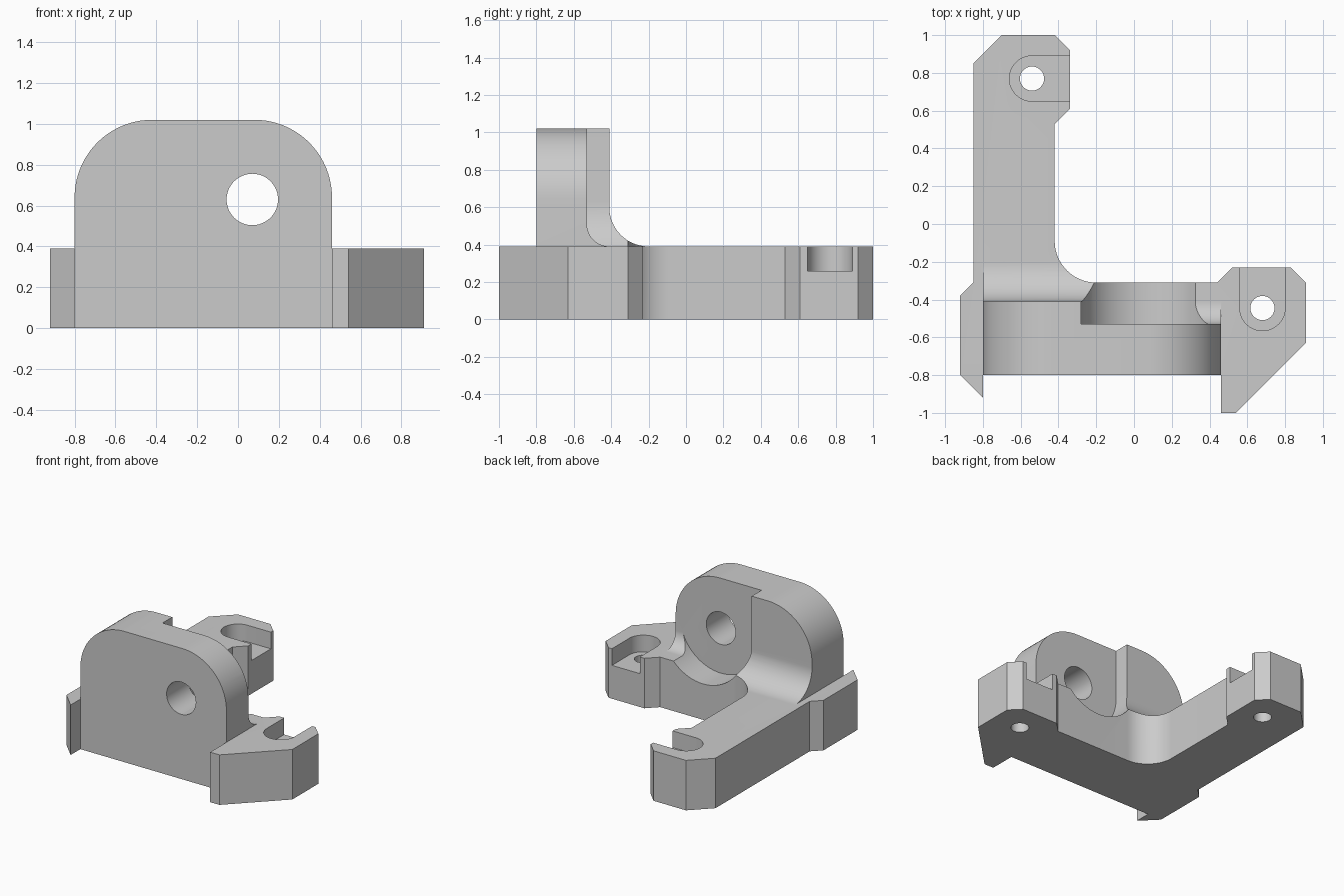
import bpy, bmesh
from math import sin, cos, radians
from mathutils import Vector

cube = bpy.data.objects.get("Cube")
if cube:
    bpy.data.objects.remove(cube, do_unlink=True)

grey = bpy.data.materials.new("plain grey")
grey.use_nodes = True
COLOUR = (0.6, 0.6, 0.6, 1)
grey.diffuse_color = COLOUR
grey.node_tree.nodes["Principled BSDF"].inputs["Base Color"].default_value = COLOUR


def arc(cx, cy, r, start, end, n=20):
    """Points on an arc, angles in degrees."""
    angles = [radians(start + (end - start) * i / n) for i in range(n + 1)]
    return [(cx + r * cos(a), cy + r * sin(a)) for a in angles]


def prism(name, points, axis, low, high):
    """Extrude a 2D profile along the given axis."""
    place = {"x": lambda a, b: (low, a, b),
             "y": lambda a, b: (a, low, b),
             "z": lambda a, b: (a, b, low)}[axis]
    bm = bmesh.new()
    face = bm.faces.new([bm.verts.new(place(a, b)) for a, b in points])
    new = bmesh.ops.extrude_face_region(bm, geom=[face])["geom"]
    step = Vector([(high - low) * (axis == k) for k in "xyz"])
    bmesh.ops.translate(bm, vec=step,
                        verts=[v for v in new if isinstance(v, bmesh.types.BMVert)])
    bmesh.ops.recalc_face_normals(bm, faces=bm.faces)
    mesh = bpy.data.meshes.new(name)
    bm.to_mesh(mesh)
    bm.free()
    mesh.materials.append(grey)
    obj = bpy.data.objects.new(name, mesh)
    bpy.context.collection.objects.link(obj)
    return obj


def combine(obj, other, operation, keep=False):
    """Apply a boolean and discard the helper."""
    mod = obj.modifiers.new("combine", "BOOLEAN")
    mod.operation, mod.solver, mod.object = operation, "EXACT", other
    bpy.context.view_layer.objects.active = obj
    bpy.ops.object.modifier_apply(modifier=mod.name)
    if not keep:
        bpy.data.objects.remove(other, do_unlink=True)


TOP = 0.39      # height of the base
HOLE = (0.07, 0.63)

# Base plate outline, with the rounded inner corner of the L
outline = [(-0.92, -0.8), (-0.8, -0.92), (-0.8, -0.8), (0.46, -0.8),
           (0.46, -1), (0.54, -1), (0.91, -0.63), (0.91, -0.31),
           (0.83, -0.23), (0.52, -0.23), (0.44, -0.31)]
outline += arc(-0.2, -0.09, 0.22, 270, 180)
outline += [(-0.42, 0.53), (-0.34, 0.61), (-0.34, 0.92), (-0.42, 1),
            (-0.7, 1), (-0.85, 0.85), (-0.85, -0.31), (-0.92, -0.38)]
bracket = prism("bracket", outline, "z", 0, TOP)
limit = prism("plan_limit", outline, "z", -0.1, 1.3)

# Upright wall: thick left half and thin right half, each filleted to the base
front = [(-0.8, -0.1), (0.46, -0.1)]
front += arc(0.08, 0.64, 0.38, 0, 90) + arc(-0.42, 0.64, 0.38, 90, 180)
shape = prism("wall_shape", front, "y", -1.2, 0.3)
for name, low, high, back, r in (("thick_wall", -0.8, HOLE[0], -0.41, 0.21),
                                 ("thin_wall", HOLE[0], 0.46, -0.53, 0.12)):
    side = [(-0.8, 0), (-0.8, 1.2), (back, 1.2)]
    side += arc(back + r, TOP + r, r, 180, 270) + [(back + r, 0)]
    wall = prism(name, side, "x", low, high)
    combine(wall, shape, "INTERSECT", keep=True)
    combine(wall, limit, "INTERSECT", keep=True)
    combine(bracket, wall, "UNION")
for helper in (shape, limit):
    bpy.data.objects.remove(helper, do_unlink=True)

# Round-bottomed recess behind the wall, and the hole through it
recess = arc(*HOLE, 0.35, 180, 360, 48) + [(0.42, 1.2), (-0.28, 1.2)]
combine(bracket, prism("recess_cutter", recess, "y", -0.53, 0.1), "DIFFERENCE")
bore = arc(*HOLE, 0.126, 0, 360, 48)[:-1]
combine(bracket, prism("bore_cutter", bore, "y", -1.2, 0), "DIFFERENCE")

# Open screw slots with through holes
for cx, cy, turn in ((-0.54, 0.77, 0), (0.68, -0.445, 90)):
    slot = arc(cx, cy, 0.12, turn + 90, turn + 270, 28)
    dx, dy = 0.4 * cos(radians(turn)), 0.4 * sin(radians(turn))
    slot += [(slot[-1][0] + dx, slot[-1][1] + dy), (slot[0][0] + dx, slot[0][1] + dy)]
    combine(bracket, prism("slot_cutter", slot, "z", 0.26, 0.6), "DIFFERENCE")
    screw = arc(cx, cy, 0.064, 0, 360, 32)[:-1]
    combine(bracket, prism("screw_cutter", screw, "z", -0.2, 0.6), "DIFFERENCE")

# Smooth the curves, keep the edges sharp
bpy.ops.object.select_all(action="DESELECT")
bracket.select_set(True)
bpy.context.view_layer.objects.active = bracket
bpy.ops.object.shade_smooth_by_angle(angle=radians(25))
